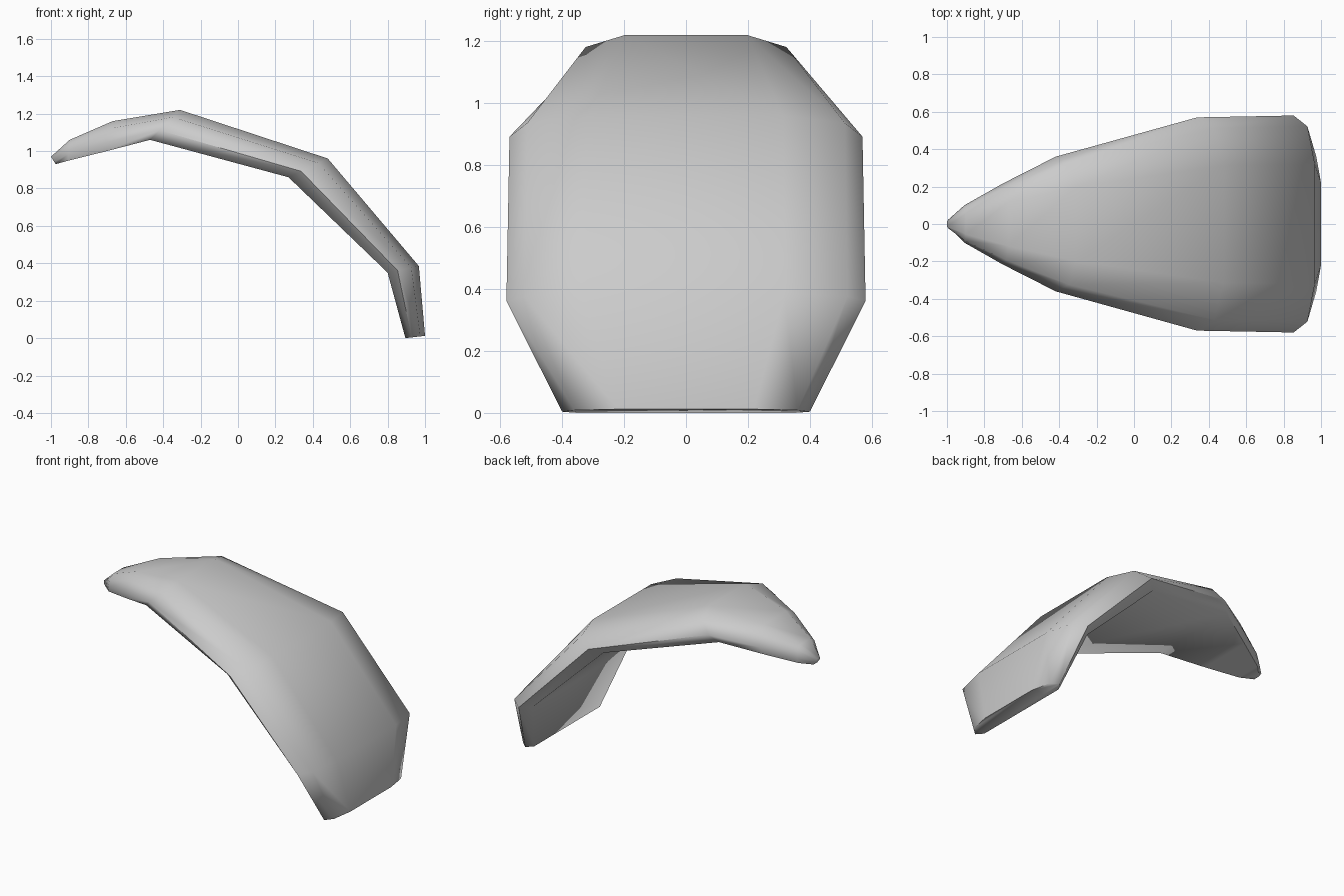
import bpy, bmesh, math

cube = bpy.data.objects.get("Cube")
if cube:
    bpy.data.objects.remove(cube)

# One plain grey material
grey = bpy.data.materials.new("plain grey")
grey.use_nodes = True
colour = (0.6, 0.6, 0.6, 1)
grey.diffuse_color = colour
grey.node_tree.nodes["Principled BSDF"].inputs["Base Color"].default_value = colour

# Stations along the plate: inner (x, z), outer (x, z), half width
stations = [
    ((0.895, 0.0), (1.0, 0.012), 0.40),
    ((0.80, 0.35), (0.967, 0.385), 0.58),
    ((0.27, 0.86), (0.48, 0.96), 0.57),
    ((-0.47, 1.06), (-0.31, 1.22), 0.36),
    ((-0.72, 0.995), (-0.67, 1.16), 0.215),
    ((-0.91, 0.948), (-0.90, 1.06), 0.10),
    ((-0.975, 0.93), (-1.0, 0.97), 0.025),
]
# Half section: fraction of thickness, fraction of half width
half = [(0, 0.88), (0.32, 1), (0.76, 0.9), (1, 0.55)]
section = half + [(t, -w) for t, w in reversed(half)]


def ring(bm, inner, outer, width):
    return [bm.verts.new((inner[0] + (outer[0] - inner[0]) * t,
                          width * w,
                          inner[1] + (outer[1] - inner[1]) * t))
            for t, w in section]


# Curved plate lofted through the stations
bm = bmesh.new()
rings = [ring(bm, *s) for s in stations]
n = len(section)
for a, b in zip(rings, rings[1:]):
    for i in range(n):
        j = (i + 1) % n
        bm.faces.new((a[i], a[j], b[j], b[i]))
bm.faces.new(rings[0])
bm.faces.new(rings[-1])
bmesh.ops.recalc_face_normals(bm, faces=bm.faces)
mesh = bpy.data.meshes.new("curved_plate")
bm.to_mesh(mesh)
bm.free()
mesh.materials.append(grey)
plate = bpy.data.objects.new("curved_plate", mesh)
bpy.context.collection.objects.link(plate)

# Soft shading with a crisp lower end
bpy.ops.object.select_all(action="DESELECT")
plate.select_set(True)
bpy.context.view_layer.objects.active = plate
bpy.ops.object.shade_smooth_by_angle(angle=math.radians(75))
